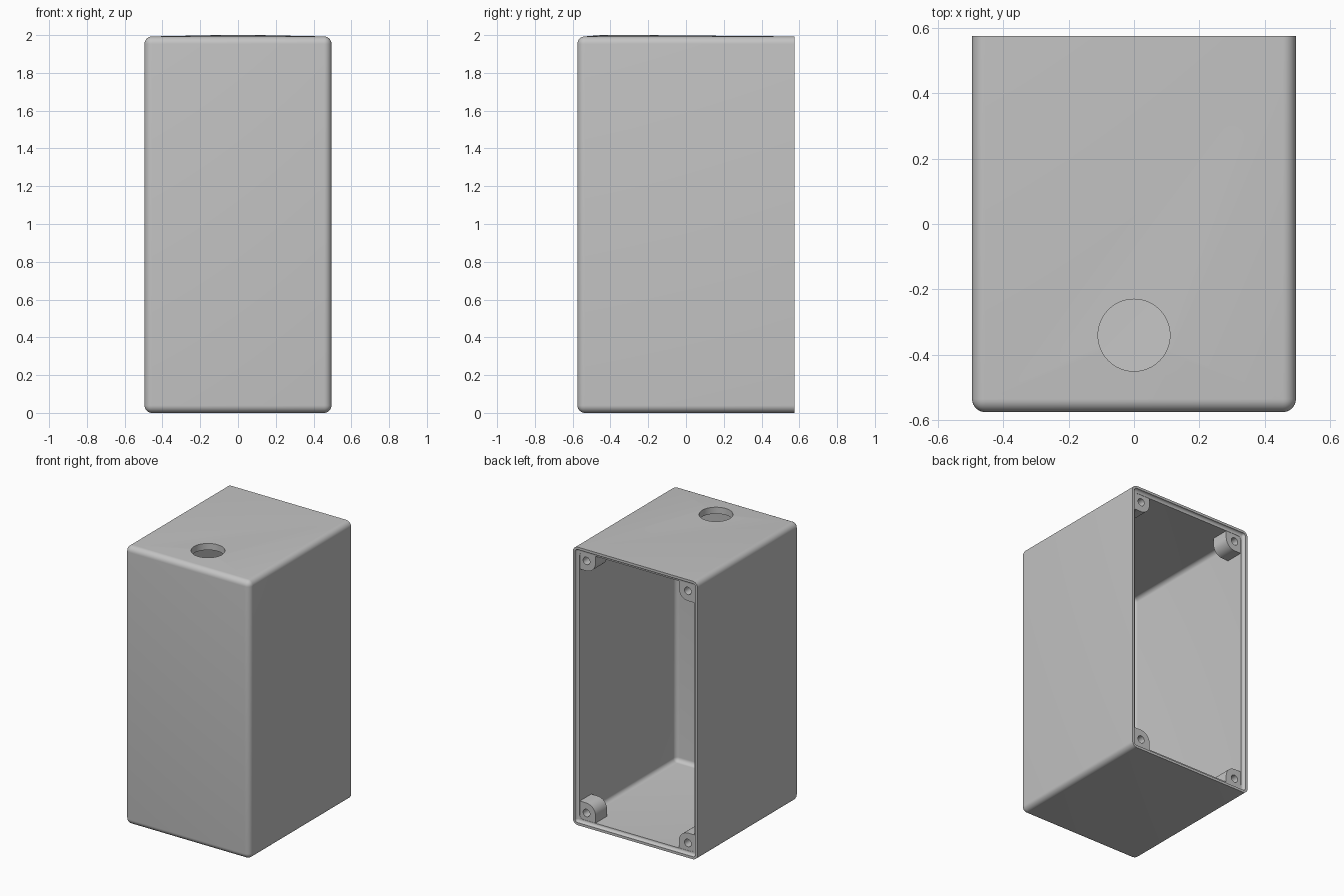
import bpy
import bmesh
from math import cos, sin, pi
from mathutils import Matrix, Vector

default = bpy.data.objects.get("Cube")
if default:
    bpy.data.objects.remove(default, do_unlink=True)

# Overall sizes
W, D, H = 0.495, 0.575, 1.993
WALL, LIP, STEP, ROUND = 0.04, 0.018, 0.02, 0.04
HOLE_Y, HOLE_R = -0.34, 0.11

grey = bpy.data.materials.new("light_grey_plastic")
grey.use_nodes = True
colour = (0.55, 0.55, 0.55, 1)
grey.diffuse_color = colour
grey.node_tree.nodes["Principled BSDF"].inputs["Base Color"].default_value = colour


def make_object(name, bm):
    bmesh.ops.recalc_face_normals(bm, faces=bm.faces)
    mesh = bpy.data.meshes.new(name)
    bm.to_mesh(mesh)
    bm.free()
    mesh.materials.append(grey)
    obj = bpy.data.objects.new(name, mesh)
    bpy.context.collection.objects.link(obj)
    return obj


def rounded_box(name, inset, y0, y1, radius):
    """Box with every edge rounded except those around its back face."""
    bm = bmesh.new()
    bmesh.ops.create_cube(bm, size=1)
    size = Vector((2 * (W - inset), y1 - y0, H - 2 * inset))
    bmesh.ops.scale(bm, vec=size, verts=bm.verts)
    bmesh.ops.translate(bm, vec=(0, (y0 + y1) / 2, H / 2), verts=bm.verts)
    edges = [e for e in bm.edges if min(v.co.y for v in e.verts) < y1 - 0.001]
    bmesh.ops.bevel(bm, geom=edges, offset=radius, segments=8,
                    profile=0.5, affect='EDGES')
    return make_object(name, bm)


def cylinder(name, radius, depth, centre, axis, sides):
    bm = bmesh.new()
    turn = Matrix.Rotation(pi / 2, 4, 'X') if axis == 'Y' else Matrix()
    bmesh.ops.create_cone(bm, cap_ends=True, segments=sides, radius1=radius,
                          radius2=radius, depth=depth,
                          matrix=Matrix.Translation(centre) @ turn)
    return make_object(name, bm)


def activate(obj):
    bpy.ops.object.select_all(action='DESELECT')
    obj.select_set(True)
    bpy.context.view_layer.objects.active = obj


def cut(obj, cutter):
    cutter.hide_render = True
    activate(obj)
    mod = obj.modifiers.new("cut", 'BOOLEAN')
    mod.operation = 'DIFFERENCE'
    mod.solver = 'EXACT'
    mod.object = cutter
    bpy.ops.object.modifier_apply(modifier=mod.name)
    bpy.data.objects.remove(cutter, do_unlink=True)


def smooth(obj):
    activate(obj)
    bpy.ops.object.shade_smooth_by_angle(angle=pi / 6)


# Hollow case, open at the back, with a stepped rim
case = rounded_box("case", 0, -D, D, ROUND)
cut(case, rounded_box("cavity", WALL, -D + WALL, D + 0.1, 0.03))
cut(case, rounded_box("rim_step", LIP, D - STEP, D + 0.2, 0.019))

# Cable hole in the top, its edge very slightly raised
cut(case, cylinder("cable_hole", HOLE_R, 0.3, (0, HOLE_Y, H), 'Z', 64))
for v in case.data.vertices:
    if v.co.z > H - 0.001 and (v.co.xy - Vector((0, HOLE_Y))).length < HOLE_R + 0.005:
        v.co.z = 2
smooth(case)


# Screw bosses in the four corners, rounded on the inner corner
def screw_boss(name, sx, sz):
    near, far, r = 0.025, 0.165, 0.075
    outline = [(near, near), (far, near)]
    for i in range(13):
        a = i / 12 * pi / 2
        outline.append((far - r + r * cos(a), far - r + r * sin(a)))
    outline.append((near, far))

    def place(a, b, y):
        return (sx * (W - a), y, H / 2 + sz * (H / 2 - b))

    back = D - STEP - 0.002
    bm = bmesh.new()
    face = bm.faces.new([bm.verts.new(place(a, b, back)) for a, b in outline])
    out = bmesh.ops.extrude_face_region(bm, geom=[face], use_keep_orig=True)
    moved = [g for g in out["geom"] if isinstance(g, bmesh.types.BMVert)]
    bmesh.ops.translate(bm, vec=(0, -0.13, 0), verts=moved)
    boss = make_object(name, bm)
    cut(boss, cylinder("screw_hole", 0.027, 0.2, place(0.093, 0.093, back), 'Y', 24))
    smooth(boss)


for side, sx in (("left", 1), ("right", -1)):
    for level, sz in (("upper", 1), ("lower", -1)):
        screw_boss(f"{level}_{side}_screw_boss", sx, sz)
